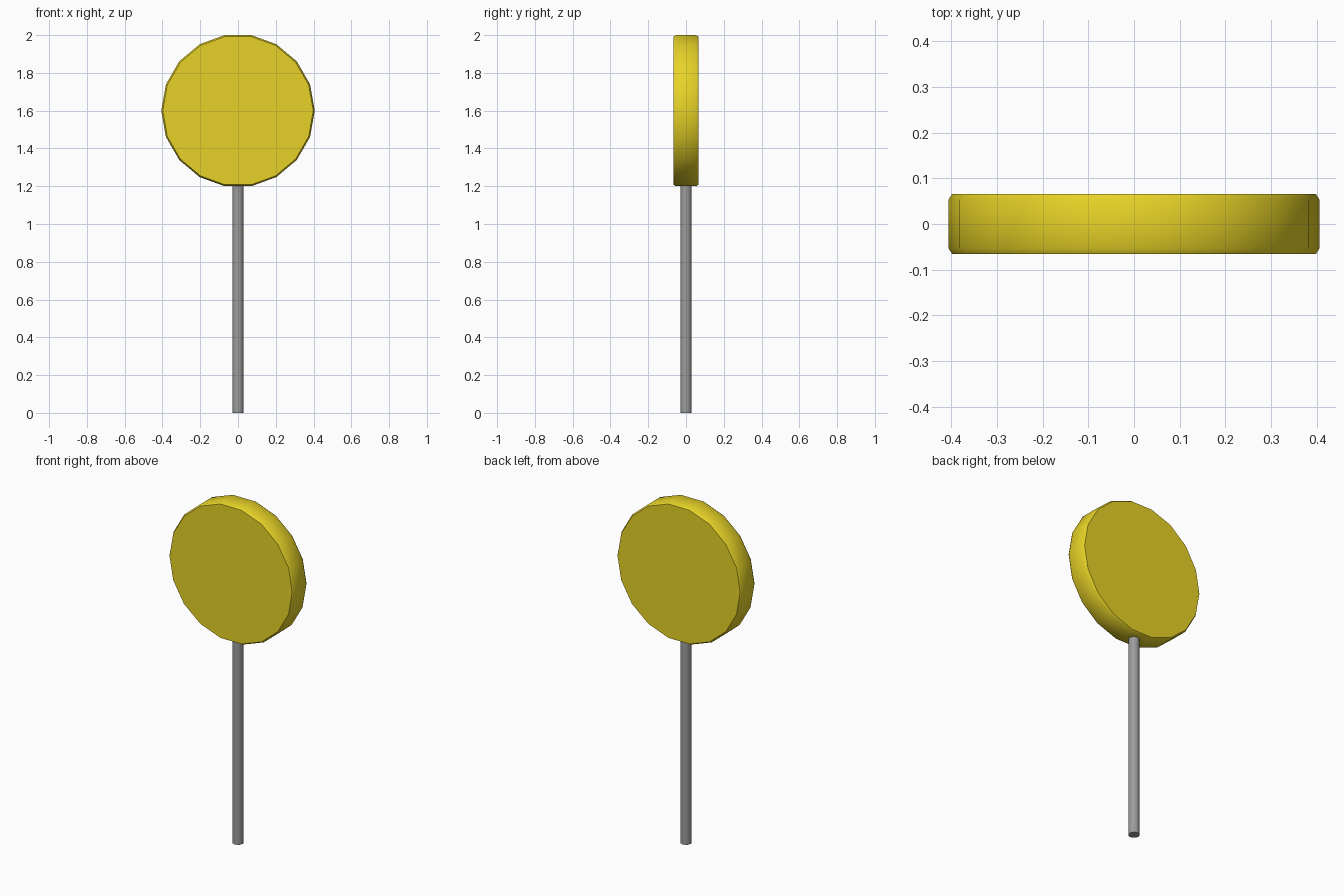
import bpy, bmesh, math

if "Cube" in bpy.data.objects:
    bpy.data.objects.remove(bpy.data.objects["Cube"])


def lathe(name, profile, sides, axis, centre_z, color, angle):
    """Closed solid from (radius, position) rings around the y or z axis."""
    bm = bmesh.new()
    rings = []
    for r, t in profile:
        ring = []
        for i in range(sides):
            a = 2 * math.pi * i / sides
            u, v = r * math.cos(a), r * math.sin(a)
            co = (u, t, v + centre_z) if axis == 'Y' else (u, v, t + centre_z)
            ring.append(bm.verts.new(co))
        rings.append(ring)
    for a, b in zip(rings, rings[1:]):
        for i in range(sides):
            j = (i + 1) % sides
            bm.faces.new((a[i], a[j], b[j], b[i]))
    bm.faces.new(rings[0])
    bm.faces.new(rings[-1])
    bmesh.ops.recalc_face_normals(bm, faces=bm.faces)
    mesh = bpy.data.meshes.new(name)
    bm.to_mesh(mesh)
    bm.free()
    obj = bpy.data.objects.new(name, mesh)
    bpy.context.collection.objects.link(obj)
    mat = bpy.data.materials.new(name + "_material")
    mat.diffuse_color = (*color, 1)
    mat.use_nodes = True
    mat.node_tree.nodes["Principled BSDF"].inputs["Base Color"].default_value = mat.diffuse_color
    mesh.materials.append(mat)
    bpy.ops.object.select_all(action='DESELECT')
    obj.select_set(True)
    bpy.context.view_layer.objects.active = obj
    bpy.ops.object.shade_smooth_by_angle(angle=math.radians(angle))
    return obj


# Round sign plate: 18-sided disc with a small chamfer on both rims
R = 0.4 / math.sin(math.radians(80))
lathe("sign_plate", [(R - 0.008, -0.066), (R, -0.053), (R, 0.053), (R - 0.008, 0.066)],
      18, 'Y', 1.6, (0.8, 0.65, 0.02), 40)

# Pole under the plate
lathe("pole", [(0.03, 0), (0.03, 1.205)], 18, 'Z', 0, (0.33, 0.33, 0.33), 40)
